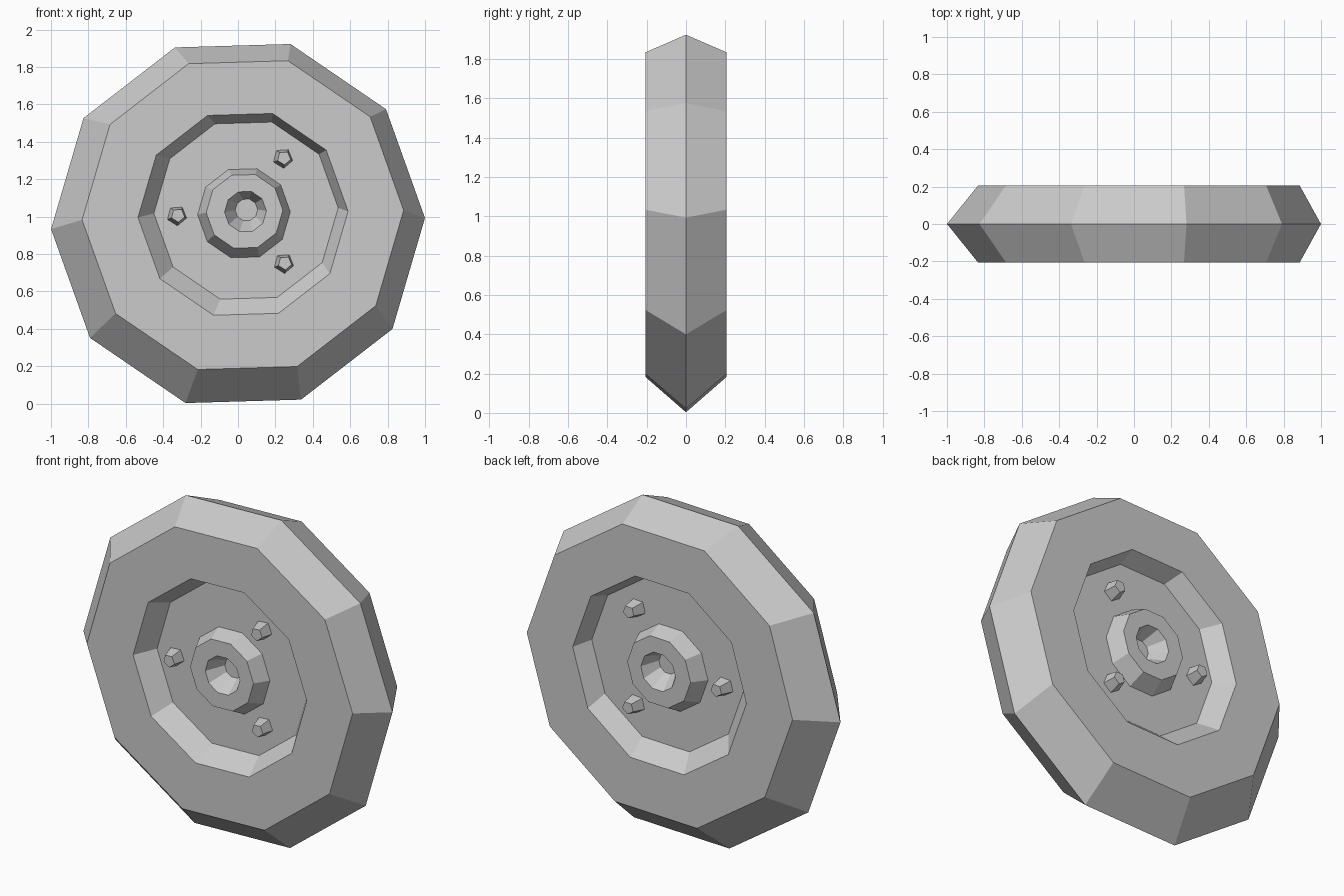
import bpy, bmesh
from math import cos, sin, radians

if "Cube" in bpy.data.objects:
    bpy.data.objects.remove(bpy.data.objects["Cube"])


def ring(bm, cx, cz, r, y, sides, start):
    return [bm.verts.new((cx + r * cos(radians(start + 360 * i / sides)), y,
                          cz + r * sin(radians(start + 360 * i / sides))))
            for i in range(sides)]


def loft(name, rings, sides=10, start=1.7, cap=False):
    """Skin a list of (centre x, centre z, radius, y) rings, mirrored to the back."""
    bm = bmesh.new()
    loops = [ring(bm, *r, sides, start) for r in rings]
    for a, b in zip(loops, loops[1:]):
        for i in range(sides):
            j = (i + 1) % sides
            bm.faces.new((a[i], b[i], b[j], a[j])[::-1])
    if cap:
        bm.faces.new(loops[-1])
    mesh = bpy.data.meshes.new(name)
    bm.to_mesh(mesh)
    bm.free()
    obj = bpy.data.objects.new(name, mesh)
    bpy.context.collection.objects.link(obj)
    mod = obj.modifiers.new("both_sides", 'MIRROR')
    mod.use_axis = (False, True, False)
    mod.merge_threshold = 0.0001
    return obj


FACE, FLOOR = -0.206, -0.105

# tyre: tread ridge, side wall, recessed dish
loft("tyre", [
    (0.0, 0.963, 1.0, 0.0),
    (0.026, 1.008, 0.86, FACE),
    (0.027, 1.012, 0.562, FACE),
    (0.043, 1.032, 0.493, FLOOR),
    (0.032, 1.018, 0.248, FLOOR),
])

# hub: raised boss with a tapered blind hole
loft("hub", [
    (0.032, 1.018, 0.248, FLOOR),
    (0.035, 1.028, 0.205, -0.2),
    (0.04, 1.027, 0.112, -0.2),
    (0.045, 1.036, 0.06, -0.1),
], cap=True)

# wheel bolts
for n, (x, z) in enumerate([(0.24, 1.312), (-0.327, 1.005), (0.245, 0.75)]):
    loft(f"bolt_{n + 1}", [
        (x, z, 0.054, FLOOR),
        (x + 0.006, z + 0.002, 0.037, -0.18),
    ], sides=5, start=-86, cap=True)
